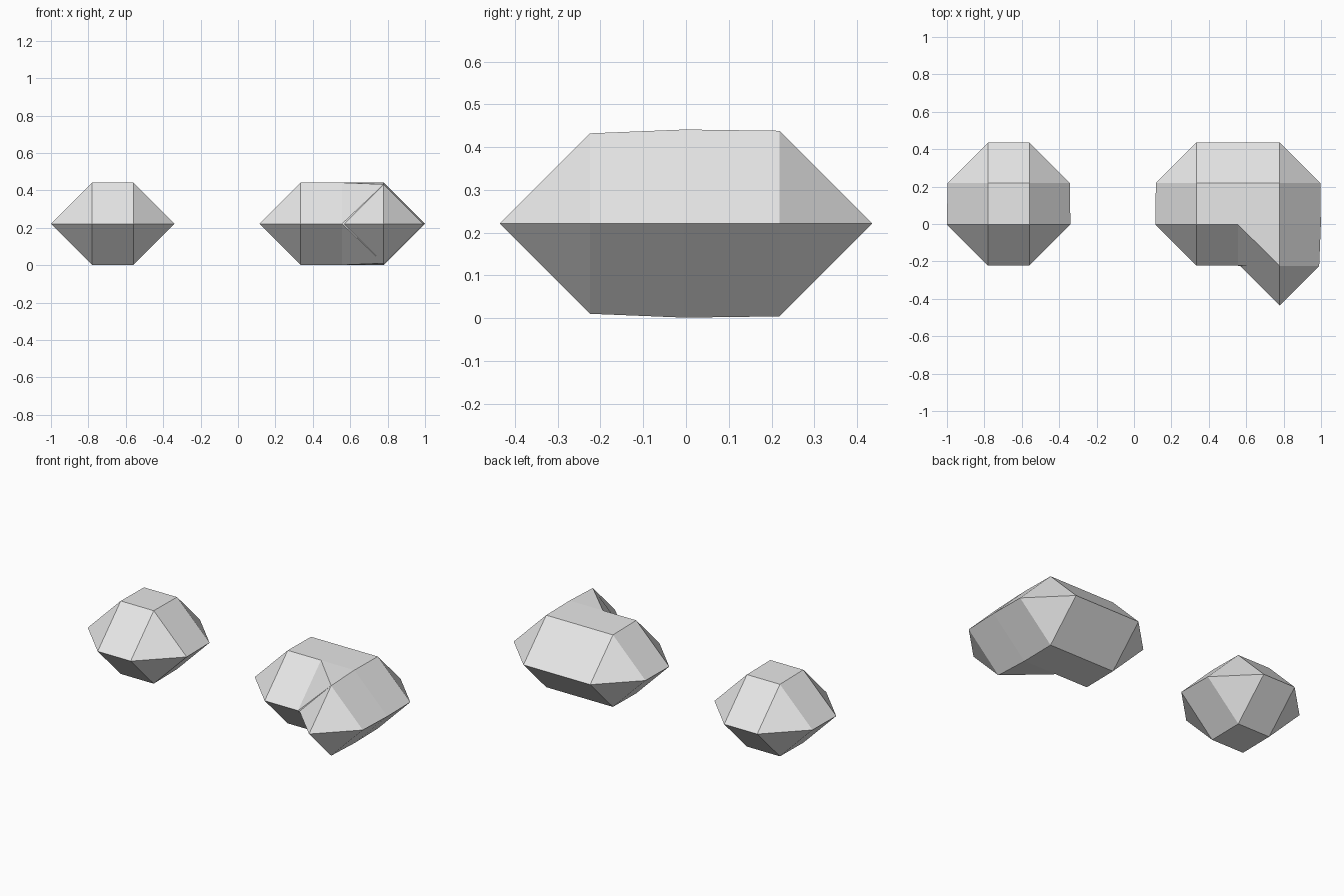
import bpy, bmesh, math
from mathutils import Vector

cube = bpy.data.objects.get("Cube")
if cube:
    bpy.data.objects.remove(cube, do_unlink=True)

MID = 0.221                                   # height of the widest outline
FRONT, ROW, BACK = -0.225, -0.003, 0.219      # grid rows in y
DIRS = {"W": (-1, 0), "E": (1, 0), "S": (0, -1), "N": (0, 1)}

stone = bpy.data.materials.new("light_grey")
stone.use_nodes = True
grey = (0.8, 0.8, 0.8, 1)
stone.diffuse_color = grey
stone.node_tree.nodes["Principled BSDF"].inputs["Base Color"].default_value = grey


def faceted_rock(name, corners, tops):
    """Upper shell from a loop of (x, y, reach, rim directions), mirrored below."""
    bm = bmesh.new()
    crown, rims = [], []
    for x, y, r, dirs in corners:
        crown.append(bm.verts.new((x, y, r)))
        rims.append([bm.verts.new((x + r * DIRS[d][0], y + r * DIRS[d][1], 0))
                     for d in dirs])
    # flat crown
    for loop in tops:
        bm.faces.new([crown[i] for i in loop])
    # corner triangles and sloping sides
    for i, rim in enumerate(rims):
        j = (i + 1) % len(rims)
        for a, b in zip(rim, rim[1:]):
            bm.faces.new((crown[i], a, b))
        bm.faces.new((crown[i], rim[-1], crown[j]))
        bm.faces.new((crown[j], rim[-1], rims[j][0]))
    bmesh.ops.dissolve_limit(bm, angle_limit=math.radians(0.4),
                             verts=bm.verts, edges=bm.edges)
    bmesh.ops.recalc_face_normals(bm, faces=bm.faces)
    if sum((f.normal.z for f in bm.faces)) < 0:
        bmesh.ops.reverse_faces(bm, faces=bm.faces)
    mesh = bpy.data.meshes.new(name)
    bm.to_mesh(mesh)
    bm.free()
    mesh.materials.append(stone)
    obj = bpy.data.objects.new(name, mesh)
    obj.location = Vector((0, 0, MID))
    bpy.context.collection.objects.link(obj)
    # matching underside
    mirror = obj.modifiers.new("underside", "MIRROR")
    mirror.use_axis = (False, False, True)
    mirror.merge_threshold = 0.0005
    return obj


# small block
faceted_rock("small_rock", [
    (-0.78, ROW, 0.22, "WS"),
    (-0.56, ROW, 0.22, "SE"),
    (-0.56, BACK, 0.217, "EN"),
    (-0.78, BACK, 0.217, "NW"),
], [(0, 1, 2, 3)])

# large block with a pointed spur at the front
faceted_rock("large_rock", [
    (0.334, ROW, 0.22, "WS"),
    (0.556, ROW, 0.22, "S"),
    (0.779, FRONT, 0.211, "WSE"),
    (0.779, ROW, 0.22, "E"),
    (0.779, BACK, 0.217, "EN"),
    (0.334, BACK, 0.217, "NW"),
], [(0, 1, 3, 4, 5), (1, 2, 3)])
